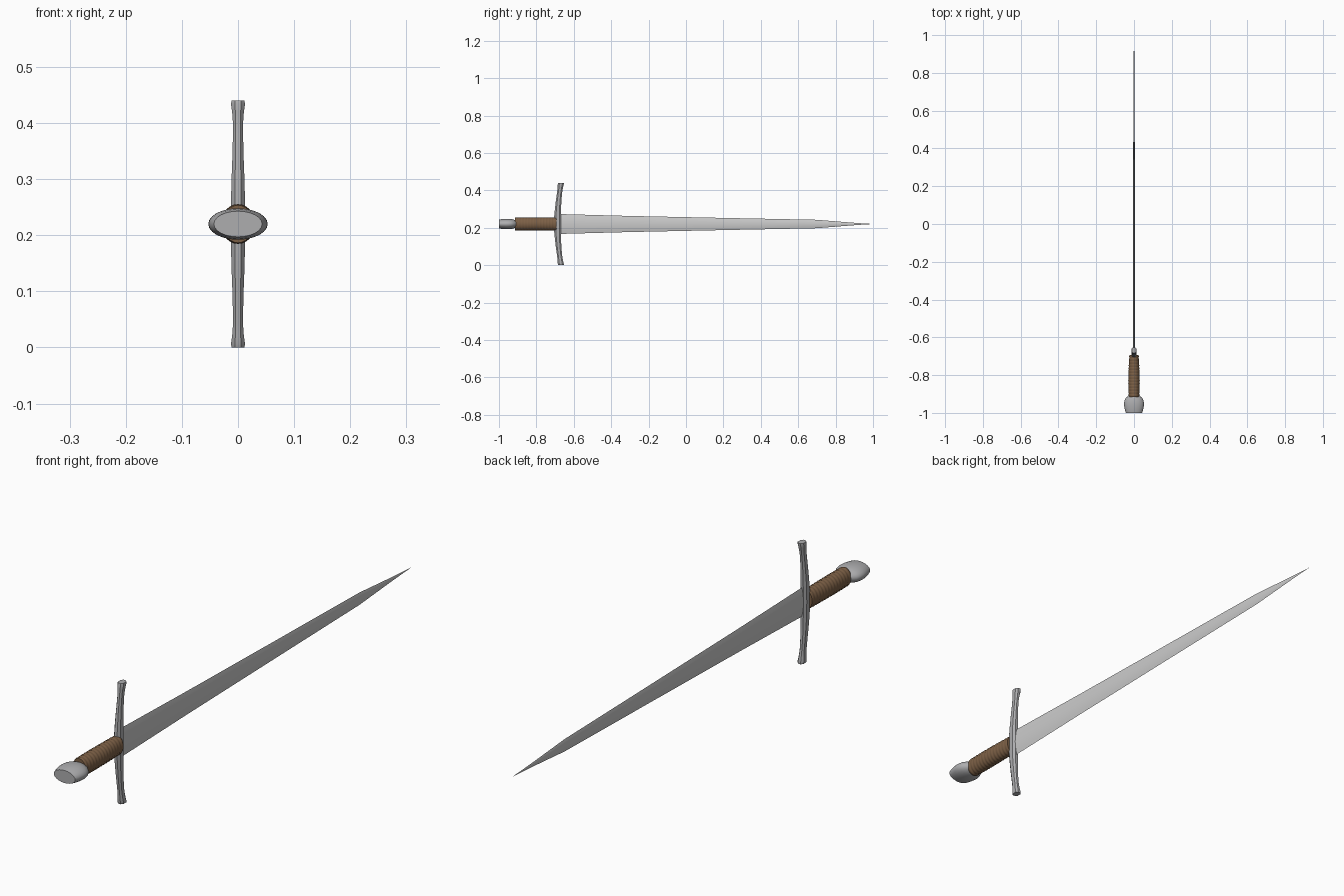
import bpy, bmesh, math

if "Cube" in bpy.data.objects:
    bpy.data.objects.remove(bpy.data.objects["Cube"])

ZC = 0.22  # height of the sword's long axis


def material(name, rgb):
    m = bpy.data.materials.new(name)
    m.diffuse_color = (*rgb, 1)
    m.use_nodes = True
    m.node_tree.nodes["Principled BSDF"].inputs["Base Color"].default_value = m.diffuse_color
    return m


def loft(name, rings, angle, mat=None):
    """Skin a list of equal-length closed rings and cap both ends."""
    bm = bmesh.new()
    rows = [[bm.verts.new(p) for p in r] for r in rings]
    n = len(rows[0])
    for a, b in zip(rows, rows[1:]):
        for i in range(n):
            j = (i + 1) % n
            bm.faces.new((a[i], a[j], b[j], b[i]))
    bm.faces.new(rows[0])
    bm.faces.new(rows[-1])
    bmesh.ops.recalc_face_normals(bm, faces=bm.faces)
    me = bpy.data.meshes.new(name)
    bm.to_mesh(me)
    bm.free()
    ob = bpy.data.objects.new(name, me)
    bpy.context.collection.objects.link(ob)
    if mat:
        me.materials.append(mat)
    bpy.context.view_layer.objects.active = ob
    ob.select_set(True)
    bpy.ops.object.shade_smooth_by_angle(angle=math.radians(angle))
    ob.select_set(False)
    return ob


def ellipse(y, rx, rz, n=24):
    return [(rx * math.cos(2 * math.pi * i / n), y,
             ZC + rz * math.sin(2 * math.pi * i / n)) for i in range(n)]


steel = material("steel", (0.42, 0.42, 0.43))
bright = material("blade_steel", (0.62, 0.62, 0.62))
leather = material("leather", (0.20, 0.115, 0.06))

# Pommel: flattened oval knob with a flat end and a short neck
pommel = [(-1.0, .043, .023), (-.985, .048, .026), (-.965, .052, .028),
          (-.95, .053, .028), (-.935, .050, .027), (-.922, .044, .024),
          (-.915, .036, .021), (-.908, .030, .020)]
loft("pommel", [ellipse(*p) for p in pommel], 35, steel)

# Grip: oval handle wrapped in fine ridges, slimmer towards the guard
RIDGES, STEPS = 14, 4
grip = []
for k in range(RIDGES * STEPS + 1):
    t = k / (RIDGES * STEPS)
    ridge = -0.001 * math.cos(2 * math.pi * k / STEPS)
    rx = 0.0265 + 0.004 * math.sin(math.pi * min(1, t * 0.9 + 0.1)) - 0.002 * t
    grip.append(ellipse(-0.915 + 0.222 * t, rx + ridge, 0.0345 + ridge))
loft("grip", grip, 60, leather)

# Cross guard: chamfered bar, bowed towards the blade, with flared ends
half = [(0, .0130, .019), (.04, .0125, .0185), (.08, .0115, .0165),
        (.12, .0100, .015), (.16, .0090, .0138), (.18, .0090, .0138),
        (.20, .0105, .0150), (.214, .0125, .0165), (.22, .0115, .0155)]
sections = [(-z, x, y) for z, x, y in half[:0:-1]] + half
guard = []
for z, hx, hy in sections:
    cy = -0.687 + 0.019 * (z / 0.22) ** 2
    a, b = hx * 0.45, hy * 0.5
    octagon = [(hx, -b), (hx, b), (a, hy), (-a, hy),
               (-hx, b), (-hx, -b), (-a, -hy), (a, -hy)]
    guard.append([(x, cy + y, ZC + z) for x, y in octagon])
loft("cross_guard", guard, 30, steel)

# Blade: thin lens section, long straight taper then a needle point
blade = []
for y, hz, hx in [(-.69, .0535, .0065), (-.3, .043, .0055), (.2, .0325, .0045),
                  (.6, .0245, .0036), (.70, .0225, .0034), (.78, .0160, .0028),
                  (.88, .0080, .0018), (.95, .0030, .0009), (1.0, .0003, .0002)]:
    prof = [(s, 1 - s * s) for s in (-1, -.66, -.33, 0, .33, .66)]
    ring = [(hx * w, y, ZC + hz * s) for s, w in prof]
    ring += [(-hx * w, y, ZC - hz * s) for s, w in prof]
    blade.append(ring)
loft("blade", blade, 15, bright)
